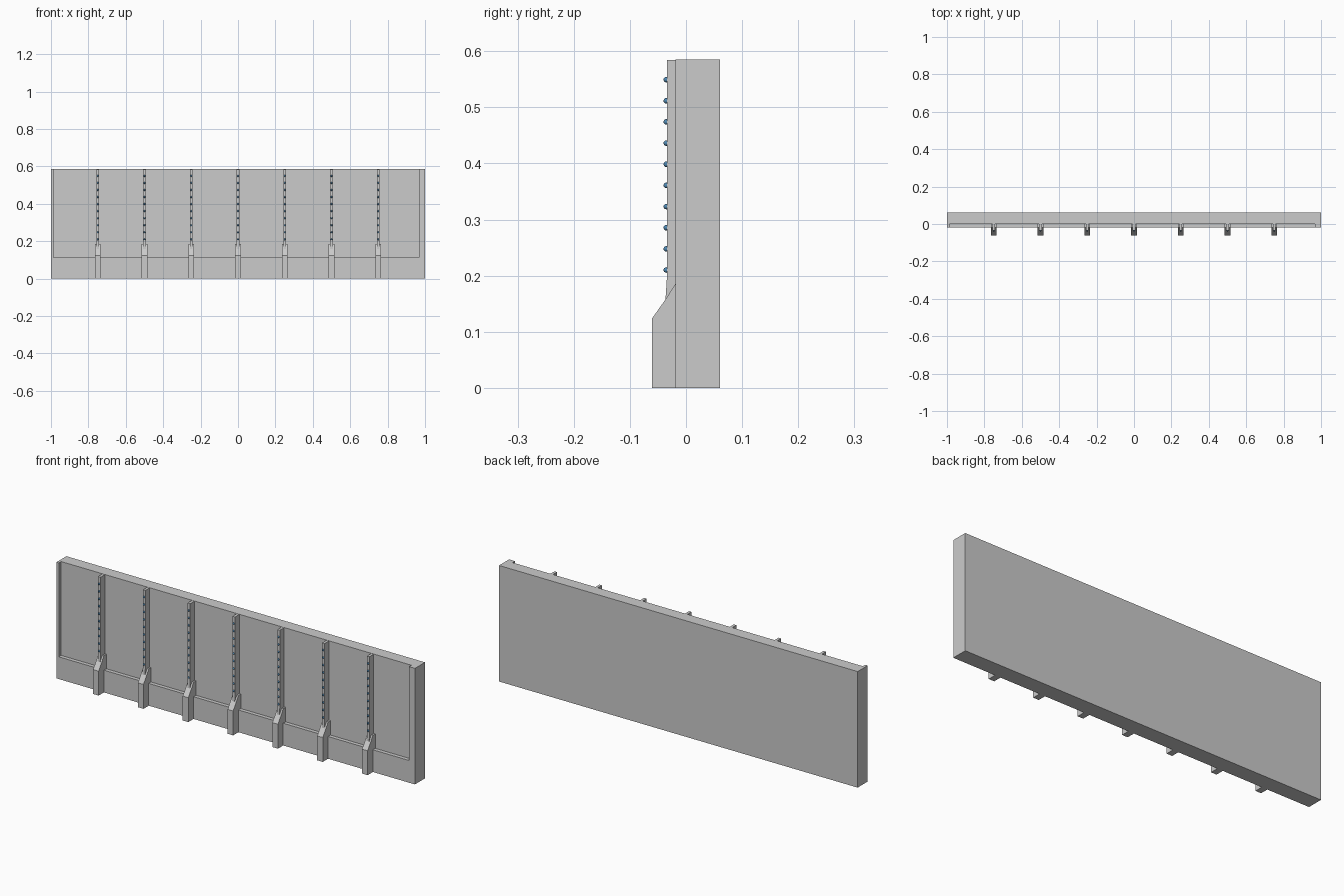
import bpy, bmesh
from mathutils import Vector, Matrix

if "Cube" in bpy.data.objects:
    bpy.data.objects.remove(bpy.data.objects["Cube"])

blue = bpy.data.materials.new("stud_blue")
blue.diffuse_color = (0.08, 0.25, 0.45, 1)
blue.use_nodes = True
blue.node_tree.nodes["Principled BSDF"].inputs["Base Color"].default_value = blue.diffuse_color


def finish(name, bm, mat=None):
    bmesh.ops.recalc_face_normals(bm, faces=bm.faces)
    mesh = bpy.data.meshes.new(name)
    bm.to_mesh(mesh)
    bm.free()
    if mat:
        mesh.materials.append(mat)
    ob = bpy.data.objects.new(name, mesh)
    bpy.context.collection.objects.link(ob)
    return ob


def prism(name, points, direction):
    """Extrude a flat closed outline along a direction."""
    bm = bmesh.new()
    face = bm.faces.new([bm.verts.new(p) for p in points])
    ext = bmesh.ops.extrude_face_region(bm, geom=[face])
    moved = [v for v in ext["geom"] if isinstance(v, bmesh.types.BMVert)]
    bmesh.ops.translate(bm, verts=moved, vec=Vector(direction))
    return finish(name, bm)


def side_prism(name, profile, x, width):
    """Extrude a (y, z) profile across x."""
    return prism(name, [(x - width / 2, y, z) for y, z in profile], (width, 0, 0))


H, BACK, PANEL, FRONT = 0.585, 0.061, 0.0, -0.019

# Wall slab behind the recess
side_prism("wall_slab", [(PANEL, 0), (BACK, 0), (BACK, H), (PANEL, H)], 0, 2)

# Raised U-shaped border: base band and two end strips, open at the top
border = [(-1, 0), (1, 0), (1, H), (0.967, H), (0.967, 0.112),
          (-0.986, 0.112), (-0.986, H), (-1, H)]
prism("front_border", [(x, FRONT, z) for x, z in border], (0, PANEL - FRONT, 0))

foot = [(-0.061, 0), (0.005, 0), (0.005, 0.185), (-0.019, 0.185), (-0.037, 0.157), (-0.061, 0.123)]
post = [(-0.037, 0.15), (0.005, 0.15), (0.005, H - 0.001), (-0.034, H - 0.001), (-0.034, 0.197)]

for i in range(7):
    x = -0.75 + 0.25 * i
    # Buttress foot and slim post
    side_prism(f"buttress_foot_{i}", foot, x, 0.031)
    side_prism(f"post_{i}", post, x, 0.014)
    # Row of round studs up the post
    bm = bmesh.new()
    for k in range(10):
        z = 0.21 + 0.0377 * k
        bmesh.ops.create_uvsphere(bm, u_segments=12, v_segments=8, radius=0.005,
                                  matrix=Matrix.Translation((x, -0.035, z)))
    for f in bm.faces:
        f.smooth = True
    finish(f"post_studs_{i}", bm, blue)
